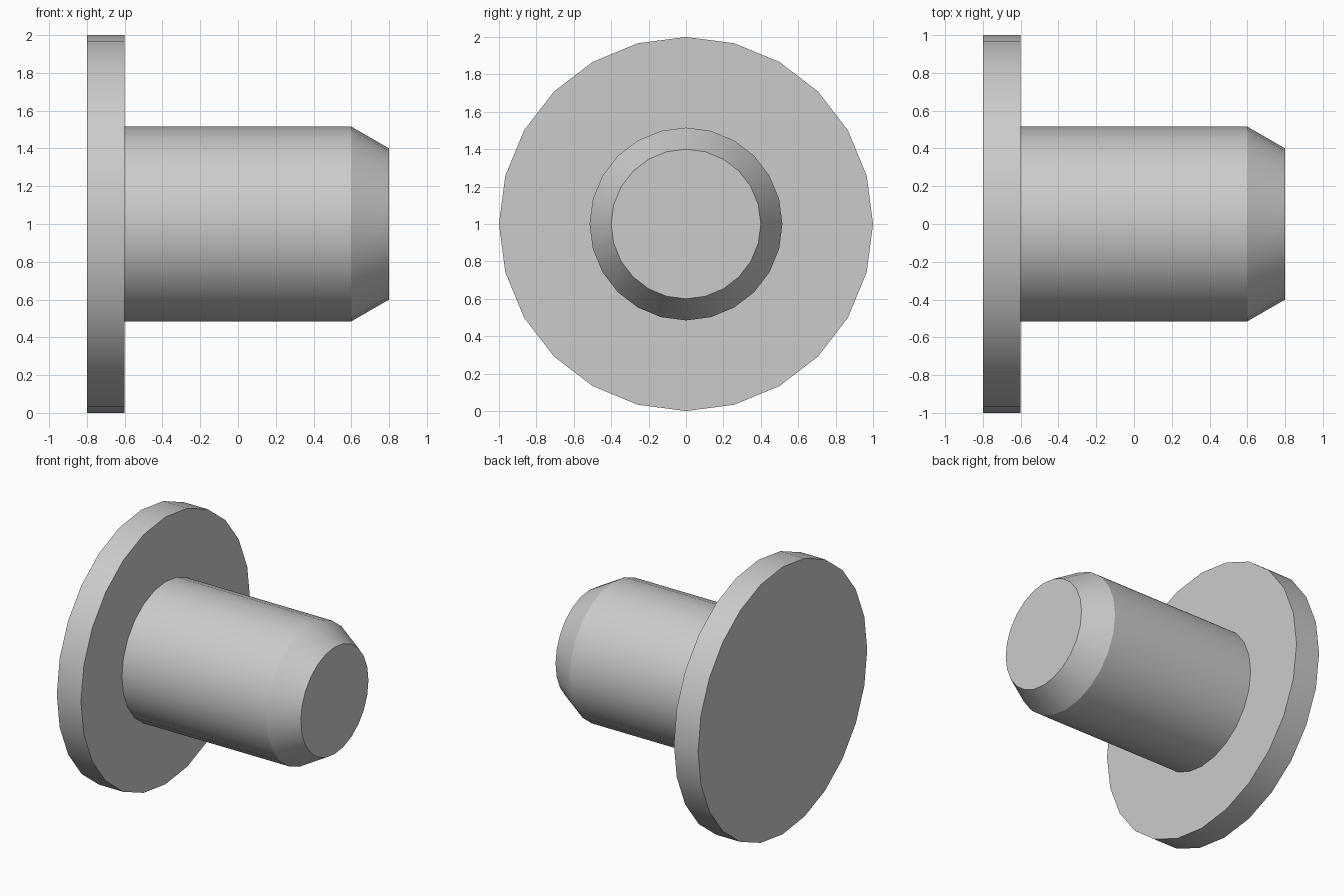
import bpy
import bmesh
import math
from mathutils import Vector

cube = bpy.data.objects.get("Cube")
if cube:
    bpy.data.objects.remove(cube, do_unlink=True)

SIDES = 24
CENTRE_Z = 1.0
FLANGE_R = 1.0
TIP_R = 0.4
CHAMFER = 0.2
SHAFT_R = TIP_R + CHAMFER * math.tan(math.radians(30))

grey = bpy.data.materials.new("plain_grey")
grey.use_nodes = True
colour = (0.6, 0.6, 0.6, 1)
grey.diffuse_color = colour
grey.node_tree.nodes["Principled BSDF"].inputs["Base Color"].default_value = colour


def lathe_x(name, profile, material):
    """Turn (x, radius) steps into a capped solid around the x axis."""
    bm = bmesh.new()
    rings = []
    for x, radius in profile:
        angles = [2 * math.pi * i / SIDES for i in range(SIDES)]
        rings.append([bm.verts.new(Vector((x, radius * math.sin(a),
                                           CENTRE_Z + radius * math.cos(a))))
                      for a in angles])
    for ring, following in zip(rings, rings[1:]):
        for i in range(SIDES):
            j = (i + 1) % SIDES
            bm.faces.new((ring[i], ring[j], following[j], following[i]))
    bm.faces.new(rings[0])
    bm.faces.new(rings[-1])
    bmesh.ops.recalc_face_normals(bm, faces=bm.faces)
    mesh = bpy.data.meshes.new(name)
    bm.to_mesh(mesh)
    bm.free()
    mesh.materials.append(material)
    obj = bpy.data.objects.new(name, mesh)
    bpy.context.collection.objects.link(obj)
    # Rounded sides smooth, chamfer and rims crisp
    bpy.ops.object.select_all(action='DESELECT')
    obj.select_set(True)
    bpy.context.view_layer.objects.active = obj
    bpy.ops.object.shade_smooth_by_angle(angle=math.radians(20))
    return obj


# Wide flange, straight shaft and chamfered tip in one turned piece
lathe_x("flanged_pin", [
    (-0.8, FLANGE_R),
    (-0.6, FLANGE_R),
    (-0.6, SHAFT_R),
    (0.8 - CHAMFER, SHAFT_R),
    (0.8, TIP_R),
], grey)
